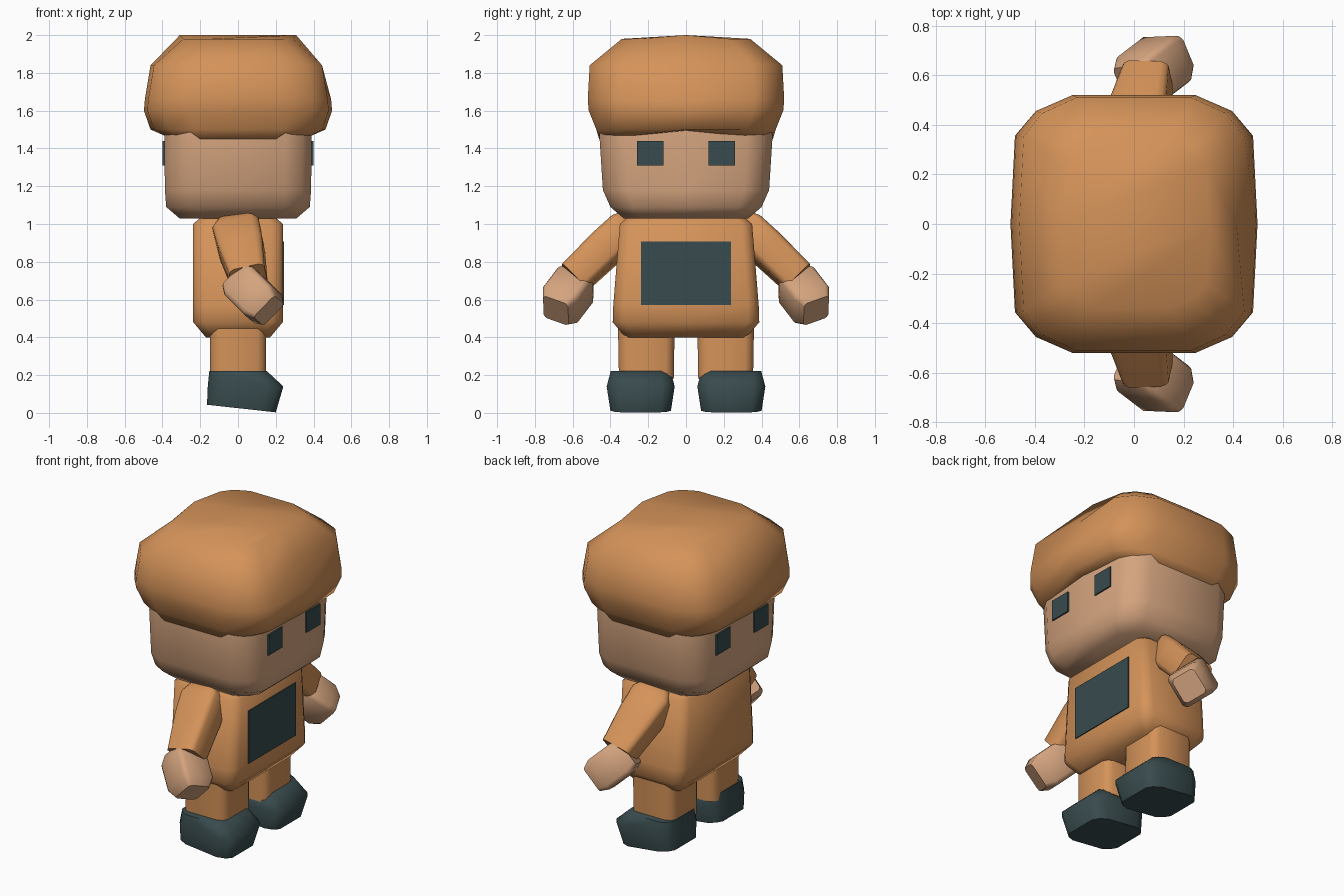
import bpy, bmesh, math
from mathutils import Matrix, Vector

cube = bpy.data.objects.get("Cube")
if cube:
    bpy.data.objects.remove(cube, do_unlink=True)


def material(name, rgb):
    m = bpy.data.materials.new(name)
    m.use_nodes = True
    m.diffuse_color = (*rgb, 1)
    m.node_tree.nodes["Principled BSDF"].inputs["Base Color"].default_value = (*rgb, 1)
    return m


ORANGE = material("orange", (0.66, 0.29, 0.10))
SKIN = material("skin", (0.66, 0.37, 0.21))
DARK = material("dark slate", (0.04, 0.07, 0.075))


def finish(name, bm, mat, matrix, angle):
    bm.transform(matrix)
    bmesh.ops.recalc_face_normals(bm, faces=bm.faces)
    mesh = bpy.data.meshes.new(name)
    bm.to_mesh(mesh)
    bm.free()
    mesh.materials.append(mat)
    obj = bpy.data.objects.new(name, mesh)
    bpy.context.collection.objects.link(obj)
    bpy.ops.object.select_all(action='DESELECT')
    obj.select_set(True)
    bpy.context.view_layer.objects.active = obj
    bpy.ops.object.shade_smooth_by_angle(angle=math.radians(angle))
    return obj


def outline(hx, hy, cut, bulge):
    """Rectangle with rounded corners and a midpoint on each x side."""
    cx, cy = hx * cut[0], hy * cut[1]
    quarter = [(hx, hy - cy), (hx - cx * 0.35, hy - cy * 0.4), (hx - cx, hy)]
    half = quarter + [(-x, y) for x, y in reversed(quarter)]
    return ([(hx + bulge, 0)] + half + [(-hx - bulge, 0)]
            + [(x, -y) for x, y in reversed(half)])


def loft(name, rings, mat, cut=(0.3, 0.3), matrix=Matrix(), bulge=0.0,
         ridge=0.0, drop=0.0, angle=65):
    """Skin rings of (z, half x, half y, x offset, slope along x)."""
    bm = bmesh.new()
    loops = []
    for i, ring in enumerate(rings):
        z, hx, hy, ox, slope = (*ring, 0, 0)[:5] if len(ring) == 3 else ring
        loop = []
        for j, (x, y) in enumerate(outline(hx, hy, cut, bulge)):
            pz = z + slope * (x + ox)
            if i == 0:
                pz -= drop * abs(y) / hy
            if i == len(rings) - 1 and y == 0:
                pz += ridge
            loop.append(bm.verts.new((x + ox, y, pz)))
        loops.append(loop)
    n = len(loops[0])
    for a, b in zip(loops, loops[1:]):
        for j in range(n):
            k = (j + 1) % n
            bm.faces.new((a[j], a[k], b[k], b[j]))
    # Caps split along the centre line
    for loop in (loops[0], loops[-1]):
        bm.faces.new(loop[:n // 2 + 1])
        bm.faces.new(loop[n // 2:] + loop[:1])
    return finish(name, bm, mat, matrix, angle)


def plate(name, centre, size, mat):
    bm = bmesh.new()
    bmesh.ops.create_cube(bm, size=1)
    finish(name, bm, mat, Matrix.Translation(centre) @ Matrix.Diagonal((*size, 1)), 30)


def frame(origin, direction, across):
    """Local z runs along direction, local x lies near across."""
    d = Vector(direction).normalized()
    v = d.cross(Vector(across)).normalized()
    u = v.cross(d)
    return Matrix.Translation(origin) @ Matrix((u, v, d)).transposed().to_4x4()


# Head and hair
loft("head", [(1.03, .31, .33), (1.09, .38, .40), (1.18, .387, .44),
              (1.46, .39, .458), (1.56, .38, .45)], SKIN, (0.35, 0.3))
hair = loft("hair", [(1.495, .38, .46), (1.50, .445, .475), (1.60, .48, .515),
                     (1.66, .475, .52), (1.84, .445, .51), (1.98, .29, .34)],
            ORANGE, (0.48, 0.31), bulge=.018, ridge=.02, drop=.045)

# Soft dent at the hair's front parting
for v in hair.data.vertices:
    if v.co.x > 0.4 and abs(v.co.y) < 0.01 and 1.8 < v.co.z < 1.9:
        v.co.x -= 0.05

# Torso with its front panel
loft("torso", [(.40, .17, .32), (.48, .237, .388), (.57, .237, .385),
               (1.0, .237, .35), (1.06, .17, .28)], ORANGE, (0.25, 0.15))
plate("chest_panel", (.239, 0, .74), (.008, .475, .335), DARK)

# Limbs and eyes on both sides
for side, s in (("left", 1), ("right", -1)):
    mirror = Matrix.Diagonal((1, s, 1, 1))

    for end, e in (("front", 1), ("back", -1)):
        plate(f"{end}_{side}_eye", (e * .394, s * .19, 1.375), (.009, .14, .13), DARK)

    arm = frame((-.01, .31, .985), (.06, .26, -.25), (1, 0, .2))
    loft(f"{side}_arm", [(-.06, .07, .06), (.03, .125, .09), (.17, .12, .095),
                         (.40, .095, .09)], ORANGE, matrix=mirror @ arm)

    hand = frame((.08, .625, .625), (.17, .13, -.17), (.13, 0, .15))
    loft(f"{side}_hand", [(-.135, .08, .08), (-.08, .105, .105), (.08, .105, .105),
                          (.135, .08, .075)], SKIN, (0.25, 0.25),
         matrix=mirror @ hand, angle=50)

    leg = Matrix.Translation((0, .21, 0))
    loft(f"{side}_leg", [(.18, .148, .145), (.46, .148, .15)], ORANGE,
         matrix=mirror @ leg)

    shoe = Matrix.Translation((0, .24, 0))
    loft(f"{side}_shoe", [(.025, .182, .16, .018, -.11), (.14, .20, .18, .04, 0),
                          (.222, .152, .158, 0, 0)], DARK, (0.4, 0.35),
         matrix=mirror @ shoe)
